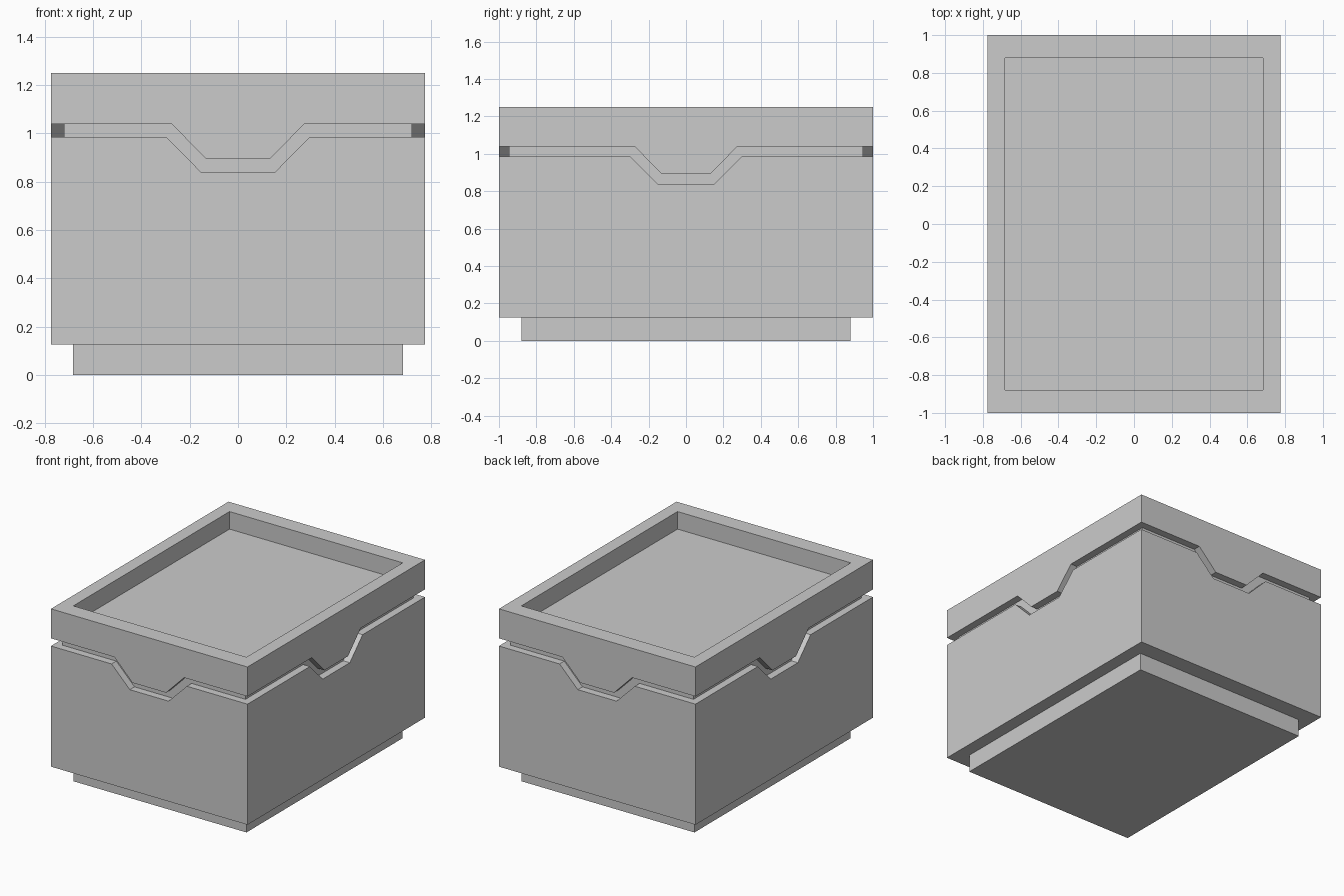
import bpy, bmesh

if "Cube" in bpy.data.objects:
    bpy.data.objects.remove(bpy.data.objects["Cube"])

OX, OY = 0.775, 1.0        # outer half sizes
FX, FY = 0.683, 0.88       # foot / top recess half sizes
GROOVE = 0.053             # groove depth


def ring(hx, hy, z, drop=0.0, a=0.28, b=0.135):
    """Loop round the crate; every side has the same dipped trapezoid profile."""
    pts = []
    for dx, dy in ((1, 0), (0, 1), (-1, 0), (0, -1)):
        # each side faces (dx, dy) and runs counter-clockwise
        half = hy if dx else hx
        for t, d in ((-half, 0), (-a, 0), (-b, drop), (b, drop), (a, 0)):
            pts.append((dx * hx - dy * t, dy * hy + dx * t, z - d))
    return pts


def loft(name, rings, cap_start=False, cap_end=False):
    bm = bmesh.new()
    loops = [[bm.verts.new(p) for p in r] for r in rings]
    for lo, hi in zip(loops, loops[1:]):
        n = len(lo)
        for i in range(n):
            j = (i + 1) % n
            bm.faces.new((lo[i], lo[j], hi[j], hi[i]))
    if cap_start:
        bm.faces.new(loops[0][::-1])
    if cap_end:
        bm.faces.new(loops[-1])
    mesh = bpy.data.meshes.new(name)
    bm.to_mesh(mesh)
    bm.free()
    obj = bpy.data.objects.new(name, mesh)
    bpy.context.collection.objects.link(obj)
    return obj


IX, IY = OX - GROOVE, OY - GROOVE
low = dict(z=0.985, drop=0.145, a=0.297, b=0.153)
high = dict(z=1.04, drop=0.145, a=0.275, b=0.133)

# stacking foot
loft("foot", [ring(FX, FY, 0), ring(FX, FY, 0.125)], cap_start=True)

# main body: underside lip, walls, ledge into the groove
loft("body", [ring(FX, FY, 0.125), ring(OX, OY, 0.125),
              ring(OX, OY, **low), ring(IX, IY, **low)])

# recessed band between body and lid
loft("groove_band", [ring(IX, IY, **low), ring(IX, IY, **high)])

# lid: underside, walls, rim and sunken top panel
loft("lid", [ring(IX, IY, **high), ring(OX, OY, **high), ring(OX, OY, 1.25),
             ring(FX, FY, 1.25), ring(FX, FY, 1.125)], cap_end=True)
